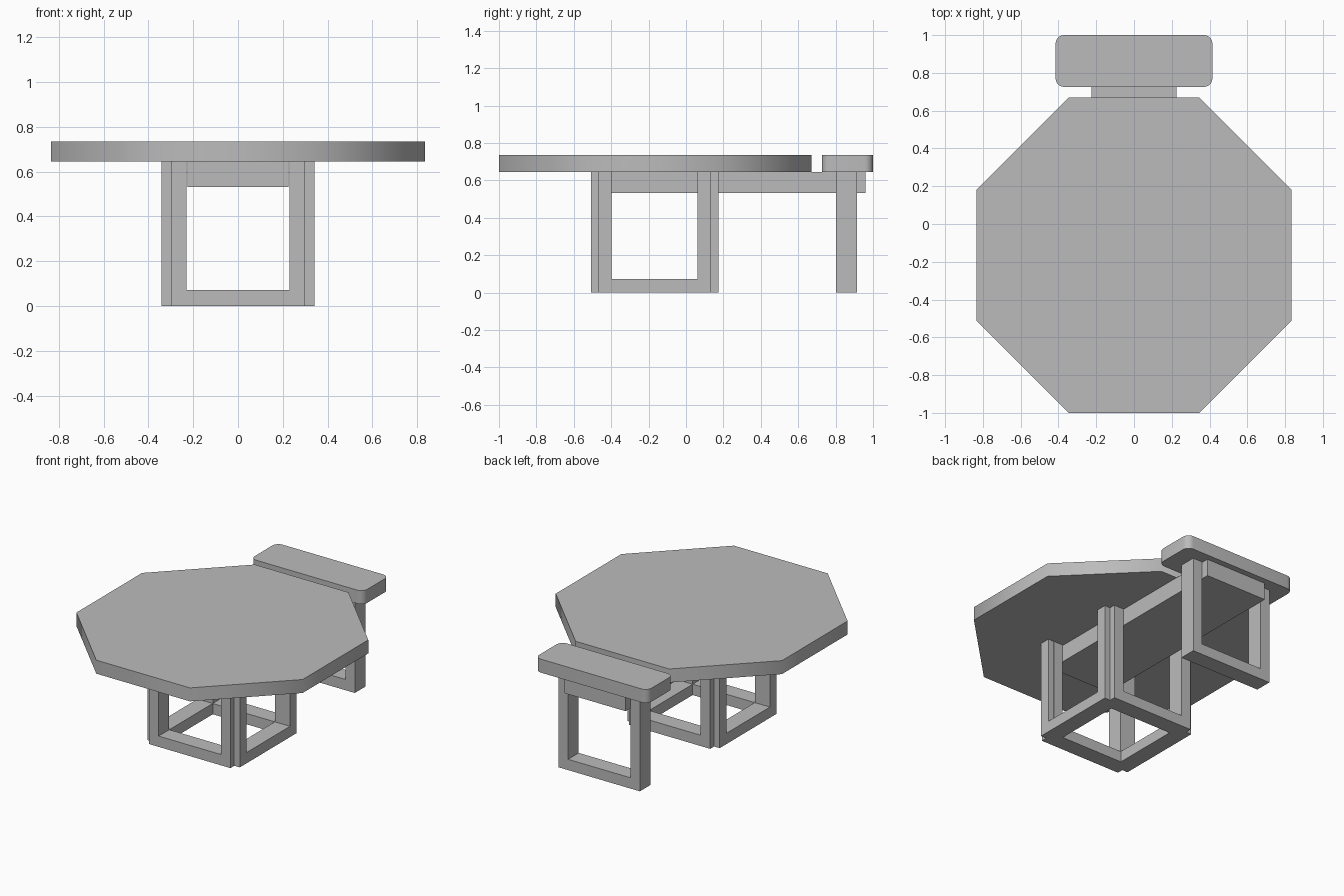
import bpy
import bmesh
import math
from mathutils import Matrix, Vector

cube = bpy.data.objects.get("Cube")
if cube:
    bpy.data.objects.remove(cube, do_unlink=True)

# Single grey finish
grey = bpy.data.materials.new("plain grey")
grey.use_nodes = True
colour = (0.5, 0.5, 0.5, 1)
grey.diffuse_color = colour
grey.node_tree.nodes["Principled BSDF"].inputs["Base Color"].default_value = colour

BASE_Y = -0.168
TOP_Z, SLAB = 0.645, 0.09
HALF, LEG, DEPTH, RAIL = 0.3, 0.07, 0.112, 0.072


def extrude(name, outline, depth, matrix, smooth=0):
    """Extrude a flat outline along its local z, then place it."""
    bm = bmesh.new()
    face = bm.faces.new([bm.verts.new((x, y, 0)) for x, y in outline])
    moved = bmesh.ops.extrude_face_region(bm, geom=[face])["geom"]
    verts = [v for v in moved if isinstance(v, bmesh.types.BMVert)]
    bmesh.ops.translate(bm, verts=verts, vec=Vector((0, 0, depth)))
    bmesh.ops.recalc_face_normals(bm, faces=bm.faces[:])
    bm.transform(matrix)
    mesh = bpy.data.meshes.new(name)
    bm.to_mesh(mesh)
    bm.free()
    mesh.materials.append(grey)
    obj = bpy.data.objects.new(name, mesh)
    bpy.context.collection.objects.link(obj)
    if smooth:
        bpy.ops.object.select_all(action="DESELECT")
        obj.select_set(True)
        bpy.context.view_layer.objects.active = obj
        bpy.ops.object.shade_smooth_by_angle(angle=math.radians(smooth))
    return obj


def rounded_rect(hx, hy, r, steps=6):
    points = []
    for i, (sx, sy) in enumerate([(1, 1), (-1, 1), (-1, -1), (1, -1)]):
        for k in range(steps + 1):
            a = math.pi / 2 * (i + k / steps)
            points.append((sx * (hx - r) + r * math.cos(a),
                           sy * (hy - r) + r * math.sin(a)))
    return points


def leg_frame(name, matrix):
    """U-shaped frame: two legs joined by a floor rail."""
    inner = HALF - LEG
    outline = [(-HALF, 0), (HALF, 0), (HALF, TOP_Z), (inner, TOP_Z),
               (inner, RAIL), (-inner, RAIL), (-inner, TOP_Z), (-HALF, TOP_Z)]
    upright = Matrix.Rotation(math.pi / 2, 4, "X")
    return extrude(name, outline, DEPTH, matrix @ upright)


# Octagonal table top
radius = 0.835 / math.cos(math.pi / 8)
octagon = [(radius * math.cos(a), radius * math.sin(a))
           for a in (math.pi / 8 + i * math.pi / 4 for i in range(8))]
extrude("table_top", octagon, SLAB, Matrix.Translation((0, -0.165, TOP_Z)), 50)

# Four frames around the table base, notched at the corners
for i, side in enumerate(["front", "left", "back", "right"]):
    turn = Matrix.Rotation(i * math.pi / 2, 4, "Z")
    place = Matrix.Translation((0, BASE_Y, 0)) @ turn
    leg_frame(side + "_base_frame", place @ Matrix.Translation((0, DEPTH - 0.341, 0)))

# Wide beam carrying the table top and the seat
w, y0, y1 = HALF - LEG - 0.004, -0.508, 0.96
beam = [(-w, y0), (w, y0), (w, y1), (-w, y1)]
extrude("support_beam", beam, 0.113, Matrix.Translation((0, 0, 0.532)))

# Seat and its frame at the back
leg_frame("seat_frame", Matrix.Translation((0, 0.915, 0)))
extrude("seat", rounded_rect(0.415, 0.137, 0.045), SLAB,
        Matrix.Translation((0, 0.863, TOP_Z)), 40)
